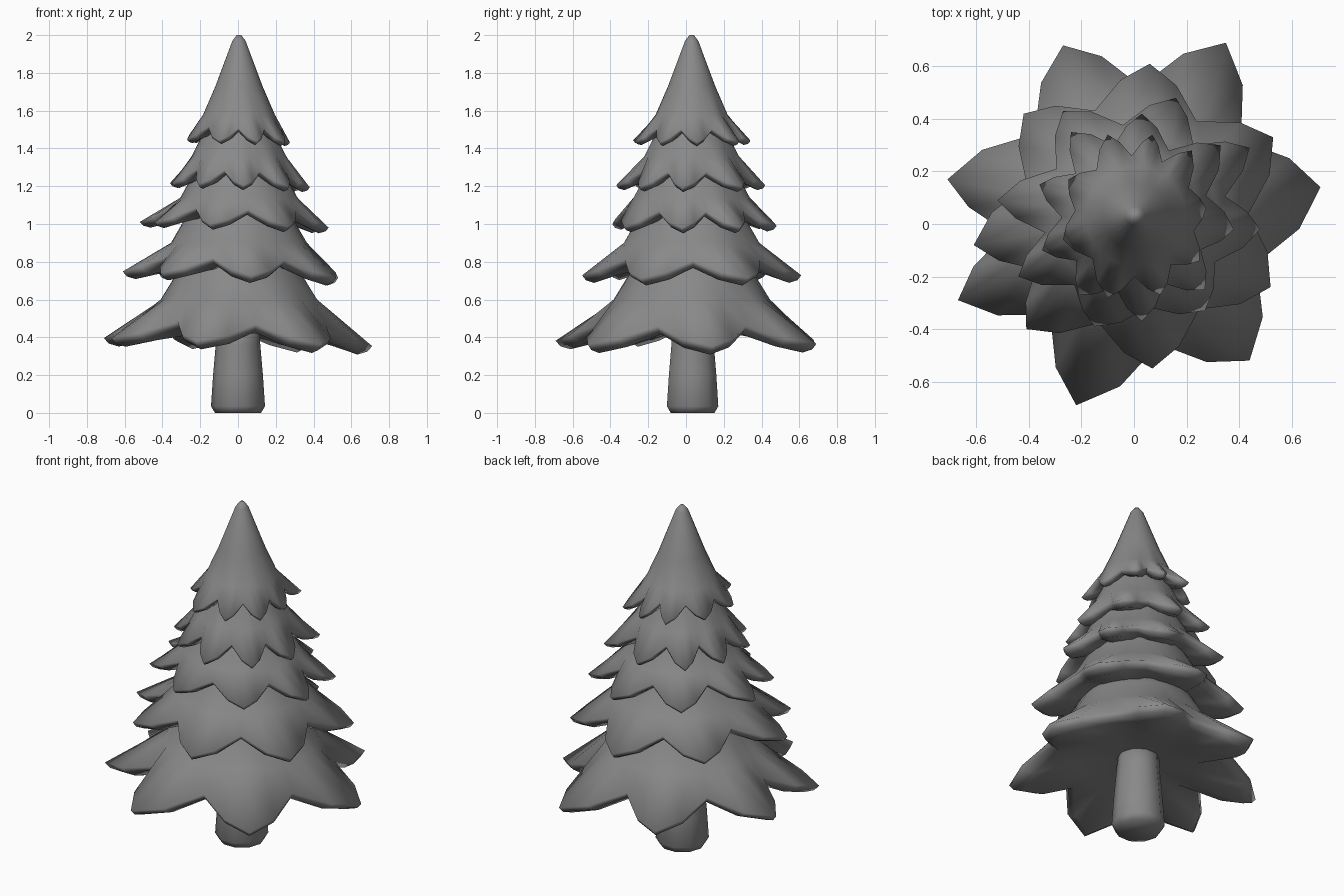
import bpy, bmesh, math

if "Cube" in bpy.data.objects:
    bpy.data.objects.remove(bpy.data.objects["Cube"])

CX, CY = 0.005, 0.03
GREY = bpy.data.materials.new("dark_grey")
GREY.diffuse_color = (.25, .25, .25, 1)
GREY.use_nodes = True
GREY.node_tree.nodes["Principled BSDF"].inputs["Base Color"].default_value = GREY.diffuse_color


def finish(bm, name, angle):
    bmesh.ops.recalc_face_normals(bm, faces=bm.faces)
    me = bpy.data.meshes.new(name)
    bm.to_mesh(me)
    bm.free()
    me.materials.append(GREY)
    ob = bpy.data.objects.new(name, me)
    bpy.context.collection.objects.link(ob)
    bpy.ops.object.select_all(action='DESELECT')
    ob.select_set(True)
    bpy.context.view_layer.objects.active = ob
    bpy.ops.object.shade_smooth_by_angle(angle=math.radians(angle))
    return ob


def loft(name, rings, angle):
    """Skin a stack of closed rings and cap both ends."""
    bm = bmesh.new()
    vs = [[bm.verts.new(p) for p in ring] for ring in rings]
    n = len(vs[0])
    for a, b in zip(vs, vs[1:]):
        for i in range(n):
            j = (i + 1) % n
            bm.faces.new((a[i], a[j], b[j], b[i]))
    bm.faces.new(vs[0])
    bm.faces.new(vs[-1])
    return finish(bm, name, angle)


def tier(name, tips, body, rv, zv, zt, thick):
    """Cone of foliage whose rim is a ring of leaf points with valleys between."""
    polar = sorted((math.atan2(y - CY, x - CX) % math.tau, math.hypot(x - CX, y - CY))
                   for x, y in tips)
    rim = []
    for i, (a, r) in enumerate(polar):
        b, r2 = polar[(i + 1) % len(polar)]
        gap = (b - a) % math.tau
        rim.append((a, r, zt))                                   # leaf tip
        for f, rr, w in ((.22, r, .6), (.5, r, 0), (.78, r2, .6)):
            rim.append((a + gap * f, rv + (rr - rv) * w, zv + (zt - zv) * w * 1.1))
    # rim dips slightly towards +x
    rim = [(a, r, z - .03 * r * math.cos(a)) for a, r, z in rim]

    def pt(a, r, z):
        return (CX + r * math.cos(a), CY + r * math.sin(a), z)

    rings = [[pt(a, r, z) for a, _, _ in rim] for r, z in body]
    rings.append([pt(a, r, z) for a, r, z in rim])
    rings.append([pt(a, r * .965, z - thick * .65) for a, r, z in rim])
    rings.append([pt(a, r * .89, z - thick) for a, r, z in rim])
    rings.append([pt(a, rv * .65, zv - thick * 1.2) for a, _, _ in rim])
    rings.append([pt(a, .1, zv - thick * .6) for a, _, _ in rim])
    return loft(name, rings, 110)


# Foliage tiers, bottom to top
tier("foliage_tier_1",
     [(.71, .14), (.35, .69), (-.27, .68), (-.71, .17), (-.67, -.29), (-.22, -.69), (.44, -.52)],
     [(.25, .88), (.335, .73), (.415, .6)], .495, .475, .375, .045)
tier("foliage_tier_2",
     [(.06, .61), (.53, .33), (.52, -.24), (.07, -.55), (-.41, -.40), (-.61, -.08), (-.42, .42)],
     [(.22, 1.14), (.285, 1.03), (.36, .90)], .43, .82, .73, .04)
tier("foliage_tier_3",
     [(.48, -.02), (.44, .29), (.16, .48), (-.27, .43), (-.52, .09), (-.44, -.20),
      (-.15, -.39), (.27, -.33)],
     [(.19, 1.36), (.25, 1.25), (.31, 1.14)], .35, 1.08, .995, .03)
tier("foliage_tier_4",
     [(.03, -.37), (.27, -.25), (.38, -.02), (.33, .30), (.03, .42), (-.24, .35),
      (-.36, .15), (-.35, -.10), (-.21, -.27)],
     [(.14, 1.58), (.20, 1.46), (.25, 1.36)], .28, 1.285, 1.205, .025)
tier("foliage_top",
     [(.10, -.27), (.25, -.14), (.275, .06), (.22, .28), (.07, .34), (-.10, .34),
      (-.25, .17), (-.27, -.06), (-.10, -.28)],
     [(.012, 2.0), (.035, 1.97), (.125, 1.73), (.19, 1.58)], .23, 1.51, 1.44, .02)

# Trunk: tapered, rounded at the foot
loft("trunk",
     [[(r * math.cos(i * math.tau / 10), .035 + r * math.sin(i * math.tau / 10), z)
       for i in range(10)]
      for r, z in ((.122, 0), (.143, .035), (.132, .2), (.118, .36), (.11, .5))], 110)
